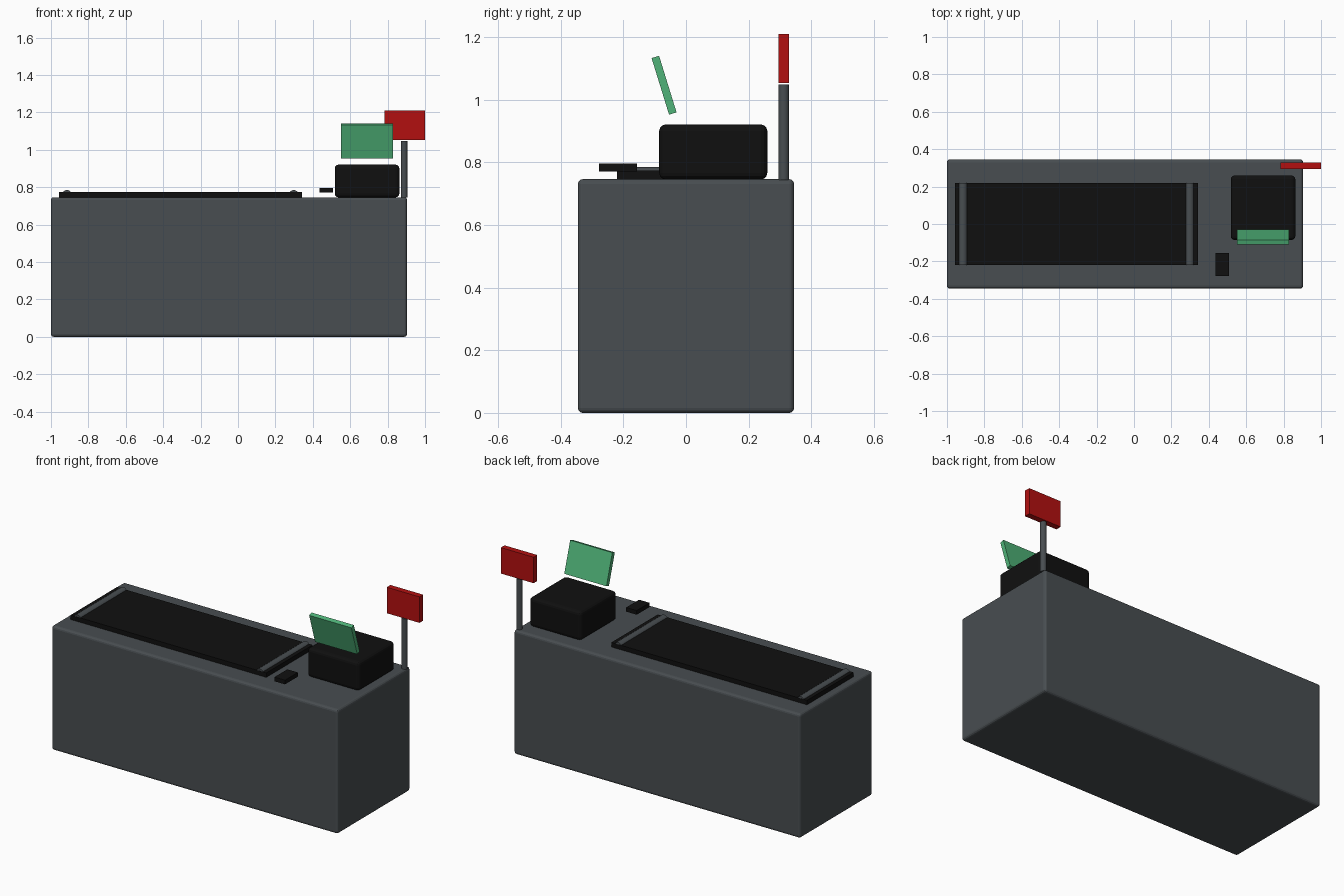
import bpy, math

if "Cube" in bpy.data.objects:
    bpy.data.objects.remove(bpy.data.objects["Cube"])


def material(name, rgb):
    m = bpy.data.materials.new(name)
    m.diffuse_color = (*rgb, 1)
    m.use_nodes = True
    m.node_tree.nodes["Principled BSDF"].inputs["Base Color"].default_value = m.diffuse_color
    return m


GREY = material("slate grey", (0.065, 0.075, 0.082))
BLACK = material("black", (0.005, 0.005, 0.005))
ROLLER = material("roller grey", (0.065, 0.075, 0.082))
GREEN = material("screen green", (0.08, 0.45, 0.19))
RED = material("sign red", (0.45, 0.005, 0.005))


def finish(obj, name, mat, bevel=0, segments=3):
    obj.name = name
    obj.data.materials.append(mat)
    if bevel:
        mod = obj.modifiers.new("rounded edges", "BEVEL")
        mod.width = bevel
        mod.segments = segments
    return obj


def box(name, center, size, mat, bevel=0, tilt=0):
    bpy.ops.mesh.primitive_cube_add(size=1, location=center)
    obj = bpy.context.object
    obj.scale = size
    bpy.ops.object.transform_apply(location=False, rotation=False, scale=True)
    obj.rotation_euler.x = tilt
    return finish(obj, name, mat, bevel)


def rod(name, center, radius, length, mat, tilt=0, sides=16):
    bpy.ops.mesh.primitive_cylinder_add(vertices=sides, radius=radius, depth=length,
                                        location=center, rotation=(tilt, 0, 0))
    obj = finish(bpy.context.object, name, mat)
    bpy.ops.object.shade_smooth_by_angle()
    return obj


# Counter cabinet
box("counter", (-0.048, 0, 0.373), (1.904, 0.69, 0.746), GREY, 0.015)

# Conveyor belt with a roller at each end
box("conveyor_belt", (-0.308, 0, 0.759), (1.3, 0.44, 0.028), BLACK)
for name, x in (("left_roller", -0.915), ("right_roller", 0.298)):
    rod(name, (x, 0, 0.76), 0.025, 0.438, ROLLER, math.pi / 2)

# Register and its tilted screen
box("register", (0.69, 0.087, 0.833), (0.345, 0.345, 0.175), BLACK, 0.02)
box("screen", (0.69, -0.07, 1.046), (0.28, 0.025, 0.189), GREEN, 0, 0.3)

# Card reader
box("card_reader", (0.472, -0.217, 0.783), (0.07, 0.122, 0.025), BLACK)

# Lane sign on its post
rod("sign_post", (0.888, 0.312, 0.896), 0.0175, 0.304, GREY)
box("lane_sign", (0.891, 0.312, 1.131), (0.217, 0.035, 0.156), RED)
